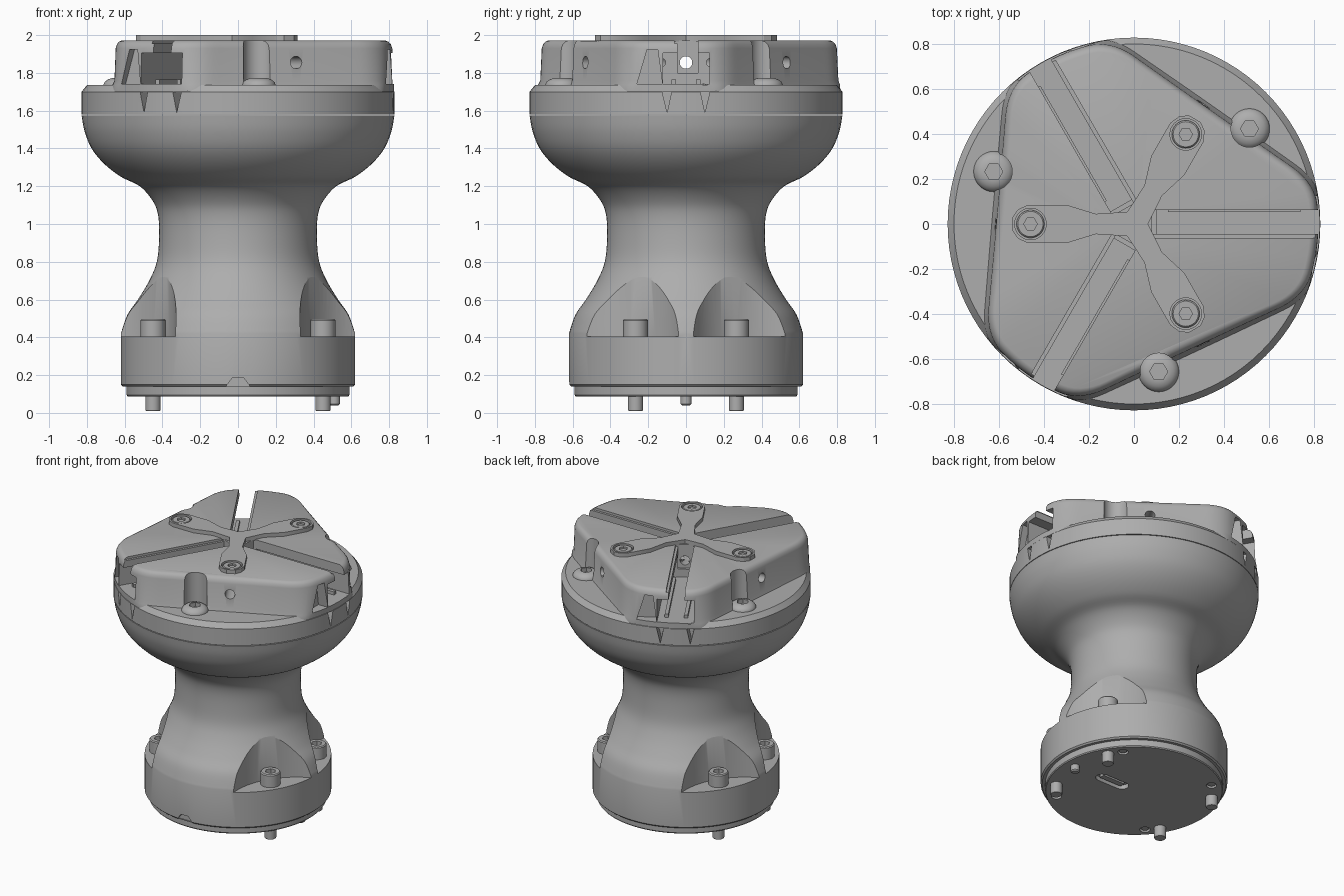
import bpy, bmesh, math
from math import sin, cos, pi, radians
from mathutils import Matrix, Vector

old = bpy.data.objects.get("Cube")
if old:
    bpy.data.objects.remove(old, do_unlink=True)

grey = bpy.data.materials.new("machined grey")
grey.use_nodes = True
grey.diffuse_color = (0.42, 0.42, 0.42, 1)
grey.node_tree.nodes["Principled BSDF"].inputs["Base Color"].default_value = grey.diffuse_color


def finish(bm, name):
    bmesh.ops.recalc_face_normals(bm, faces=bm.faces)
    mesh = bpy.data.meshes.new(name)
    bm.to_mesh(mesh)
    bm.free()
    mesh.materials.append(grey)
    ob = bpy.data.objects.new(name, mesh)
    bpy.context.collection.objects.link(ob)
    return ob


def loft(name, rings):
    """Closed solid through rings of equal point count."""
    bm = bmesh.new()
    loops = [[bm.verts.new(p) for p in ring] for ring in rings]
    n = len(loops[0])
    for a, b in zip(loops, loops[1:]):
        for i in range(n):
            j = (i + 1) % n
            bm.faces.new((a[i], a[j], b[j], b[i]))
    bm.faces.new(loops[0])
    bm.faces.new(loops[-1])
    return finish(bm, name)


def lathe(name, profile, at=(0, 0), n=96):
    return loft(name, [[(at[0] + r * cos(2 * pi * i / n), at[1] + r * sin(2 * pi * i / n), z)
                        for i in range(n)] for r, z in profile])


def prism(name, outline, z0, z1):
    return loft(name, [[(x, y, z) for x, y in outline] for z in (z0, z1)])


def side_prism(name, outline, x0, x1, angle=0):
    """Outline in (y, z), extruded along x, then turned about z."""
    ob = loft(name, [[(x, y, z) for y, z in outline] for x in (x0, x1)])
    ob.data.transform(Matrix.Rotation(angle, 4, "Z"))
    return ob


def rect(y0, y1, z0, z1):
    return [(y0, z0), (y1, z0), (y1, z1), (y0, z1)]


def disc(r, y, z, n=24):
    return [(y + r * cos(2 * pi * i / n), z + r * sin(2 * pi * i / n)) for i in range(n)]


def cut(ob, *cutters):
    bpy.context.view_layer.objects.active = ob
    for c in cutters:
        mod = ob.modifiers.new("cut", "BOOLEAN")
        mod.operation, mod.solver, mod.object = "DIFFERENCE", "EXACT", c
        bpy.ops.object.modifier_apply(modifier=mod.name)
        bpy.data.objects.remove(c, do_unlink=True)


def polar(r, a):
    return (r * cos(a), r * sin(a))


def spline(points, steps=5):
    """Smooth profile through a few points."""
    p = [Vector(q) for q in points]
    p = [p[0]] + p + [p[-1]]
    out = []
    for a, b, c, d in zip(p, p[1:], p[2:], p[3:]):
        for s in range(steps):
            t = s / steps
            out.append(tuple(0.5 * (2 * b + (c - a) * t + (2 * a - 5 * b + 4 * c - d) * t * t
                                    + (3 * b - a - 3 * c + d) * t ** 3)))
    return out + [tuple(points[-1])]


thirds = [radians(120 * k) for k in range(3)]

# Waisted body
bell = spline([(.62, .42), (.585, .52), (.53, .6), (.47, .7), (.43, .8), (.418, .92), (.422, 1.04),
               (.45, 1.12), (.52, 1.2), (.62, 1.25), (.71, 1.32), (.775, 1.4), (.812, 1.49), (.828, 1.575)])
body = lathe("waisted_body", [(.61, .14), (.62, .15)] + bell)
corners = [(sx * .45, sy * .267) for sx in (1, -1) for sy in (1, -1)]
for x, y in corners:
    d = Vector((x, y)).normalized() * .94
    cut(body, lathe("pocket_cutter", [(.48, .405), (.48, .95)], d))
cut(body, prism("notch_cutter", [(-.06, -.7), (.06, -.7), (.06, -.605), (-.06, -.605)], .13, .15),
    side_prism("notch_cutter", [(-.06, .145), (.06, .145), (.03, .185), (-.03, .185)], .6, .7, -pi / 2))

# Base plate with underside details
base = lathe("base_plate", [(.585, .088), (.59, .095), (.59, .145)])
port = [(.19 + s * .085 + .045 * cos(a), .045 * sin(a))
        for s, start in ((1, -pi / 2), (-1, pi / 2)) for a in [start + pi * i / 8 for i in range(9)]]
cut(base, prism("port_cutter", port, .05, .12))
prism("port_tongue", [(.1, -.02), (.28, -.02), (.28, .02), (.1, .02)], .095, .13)
for k in range(4):
    p = polar(.52, radians(42 + 90 * k))
    cut(base, lathe("hole_cutter", [(.035, .05), (.035, .11)], p, 20))
    lathe("plate_screw", [(.026, .096), (.026, .12)], p, 20)
lathe("locating_pin", [(.022, .04), (.03, .048), (.03, .1)], (.51, 0), 20)


def socket_screw(name, profile, at, socket, depth):
    ob = lathe(name, profile, at, 32)
    top = profile[-1][1]
    cut(ob, lathe("socket_cutter", [(socket, top - depth), (socket, top + .05)], at, 6))
    return ob


# Mounting screws
for p in corners:
    socket_screw("mounting_screw", [(.036, .01), (.04, .016), (.04, .40), (.066, .405), (.066, .49), (.06, .497)],
                 p, .036, .045)

# Flange under the jaw block
flange = lathe("flange", [(.828, 1.58), (.828, 1.70), (.80, 1.735)])
for a in thirds:
    for s in (1, -1):
        cut(flange, side_prism("notch_cutter", [(s * .1, 1.59), (s * .145, 1.78), (s * .06, 1.78)], .73, .9, a))

# Three-sided jaw block with rounded corners
N = 180


def reach(t):
    m = max(cos(t - radians(55) - a) for a in thirds)
    return min(.818, .608 / max(m, .1))


def block_radius(i):
    return sum(reach(2 * pi * (i + k) / N) for k in range(-3, 4)) / 7


layers = [(.025, 1.70), (.02, 1.737), (.008, 1.76), (0, 1.93), (-.008, 1.952), (-.02, 1.965), (-.036, 1.972)]
block = loft("jaw_block", [[(*polar(min(block_radius(i) + off, .826), 2 * pi * i / N), z) for i in range(N)]
                           for off, z in layers])
screw_spots = [polar(.665, radians(39.5) + a) for a in thirds]
for a, spot in zip(thirds, screw_spots):
    cut(block,
        side_prism("slot_cutter", rect(-.045, .063, 1.8, 2.1), .08, .95, a),
        side_prism("lip_cutter", rect(-.062, .05, 1.955, 2.1), .08, .95, a),
        side_prism("tee_cutter", rect(-.122, .125, 1.742, 1.905), .1, .95, a),
        side_prism("scoop_cutter", [(-.26, 1.74), (-.205, 1.925), (-.15, 1.925), (-.125, 1.74)], .74, .95, a),
        side_prism("cross_hole_cutter", disc(.033, 0, 1.855), -.9, .2, a),
        lathe("recess_cutter", [(.082, 1.74), (.082, 2.1)], spot, 40))
    # Guide rails inside each slot
    for s in (1, -1):
        side_prism("slot_rail", rect(s * .065 - .012, s * .065 + .012, 1.73, 1.765), .15, .74, a)
    socket_screw("button_screw", [(.09, 1.70), (.09, 1.737), (.083, 1.752), (.066, 1.765), (.045, 1.772)],
                 spot, .04, .03)

# Three-armed cover
half = [(.17, .045), (.3, .085), (.47, .085), (.515, .065), (.54, .03)]
outline = []
for a in thirds:
    b = a + pi / 3
    outline.append(polar(.062, b - pi / 3))
    for x, y in [(x, -y) for x, y in half] + half[::-1]:
        outline.append((x * cos(b) - y * sin(b), x * sin(b) + y * cos(b)))
cover = prism("three_arm_cover", outline, 1.965, 2.0)
for a in thirds:
    p = polar(.46, a + pi / 3)
    cut(cover, lathe("seat_cutter", [(.07, 1.982), (.07, 2.1)], p, 32))
    socket_screw("cover_screw", [(.062, 1.975), (.062, 1.99), (.056, 1.996)], p, .03, .015)

# Smooth round surfaces, keep edges crisp
bpy.ops.object.select_all(action="DESELECT")
for ob in bpy.context.collection.objects:
    if ob.type == "MESH" and grey.name in ob.data.materials:
        ob.select_set(True)
        bpy.context.view_layer.objects.active = ob
bpy.ops.object.shade_smooth_by_angle(angle=radians(30))
